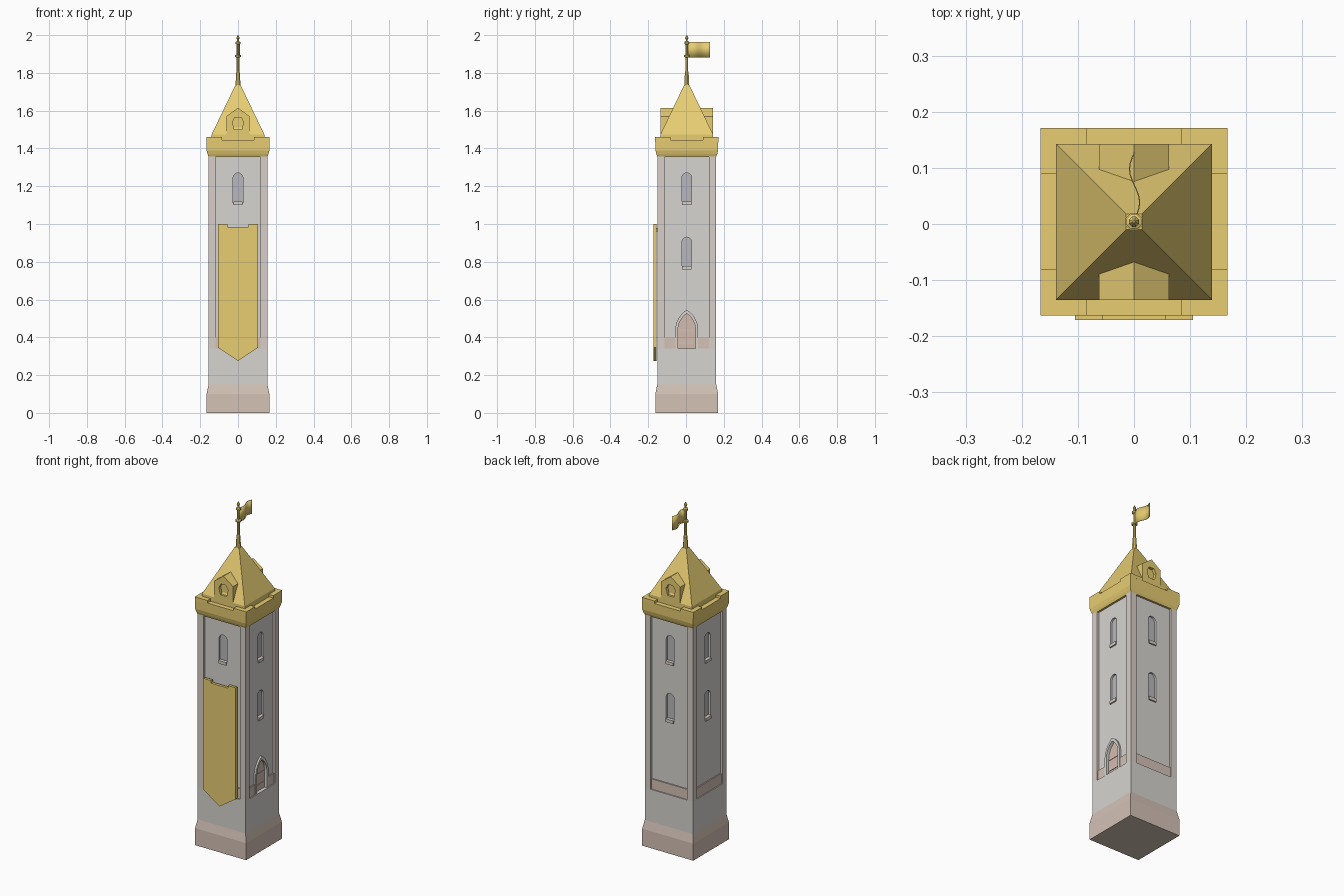
import bpy, bmesh, math
from mathutils import Matrix

if "Cube" in bpy.data.objects:
    bpy.data.objects.remove(bpy.data.objects["Cube"])

CY = 0.004          # tower axis sits slightly behind the banner
COLORS = dict(wall=(0.68, 0.66, 0.63), brick=(0.66, 0.54, 0.47), post=(0.69, 0.62, 0.57),
              gold=(0.80, 0.61, 0.17), glass=(0.48, 0.48, 0.51), door=(0.66, 0.50, 0.43))
mats = {}
for key, c in COLORS.items():
    mats[key] = bpy.data.materials.new(key)
    mats[key].diffuse_color = (*c, 1)


def finish(name, bm, mat, k=0):
    """Turn a bmesh into an object, rotated k quarter turns (0 front, 1 right, 2 back, 3 left)."""
    bmesh.ops.recalc_face_normals(bm, faces=bm.faces)
    bm.transform(Matrix.Translation((0, CY, 0)) @ Matrix.Rotation(k * math.pi / 2, 4, 'Z'))
    me = bpy.data.meshes.new(name)
    bm.to_mesh(me)
    bm.free()
    ob = bpy.data.objects.new(name, me)
    bpy.context.collection.objects.link(ob)
    me.materials.append(mats[mat])
    return ob


def prism(name, profile, y0, y1, mat, k=0):
    """Extrude an (x, z) outline between two depths."""
    bm = bmesh.new()
    a = [bm.verts.new((x, y0, z)) for x, z in profile]
    b = [bm.verts.new((x, y1, z)) for x, z in profile]
    bm.faces.new(a)
    bm.faces.new(b[::-1])
    n = len(a)
    for i in range(n):
        j = (i + 1) % n
        bm.faces.new((a[i], b[i], b[j], a[j]))
    return finish(name, bm, mat, k)


def rect(x0, x1, z0, z1):
    return [(x0, z0), (x1, z0), (x1, z1), (x0, z1)]


def arch(w, z0, spring, top, n=5):
    """Arched outline: round when the rise equals w, pointed when higher."""
    h = top - spring
    c = (h * h - w * w) / (2 * w)
    end = math.atan2(h, c)
    side = [(-c + (w + c) * math.cos(end * i / n), spring + (w + c) * math.sin(end * i / n))
            for i in range(n)]
    return [(-w, z0), (w, z0)] + side + [(0, top)] + [(-x, z) for x, z in side[::-1]]


def loft(name, rings, mat, sides=4):
    """Stack regular polygon rings given as (half width, z)."""
    bm = bmesh.new()
    loops = []
    for r, z in rings:
        R = r / math.cos(math.pi / sides)
        loops.append([bm.verts.new((R * math.cos((i + .5) * 2 * math.pi / sides),
                                    R * math.sin((i + .5) * 2 * math.pi / sides), z))
                      for i in range(sides)])
    for a, b in zip(loops, loops[1:]):
        for i in range(sides):
            j = (i + 1) % sides
            bm.faces.new((a[i], a[j], b[j], b[i]))
    bm.faces.new(loops[0][::-1])
    bm.faces.new(loops[-1])
    return finish(name, bm, mat)


def cut(ob, cutter):
    """Subtract the cutter and throw it away."""
    m = ob.modifiers.new('cut', 'BOOLEAN')
    m.operation, m.solver, m.object = 'DIFFERENCE', 'EXACT', cutter
    bpy.context.view_layer.objects.active = ob
    bpy.ops.object.modifier_apply(modifier=m.name)
    bpy.data.objects.remove(cutter)


# Masonry: plinth, lower wall, recessed upper core and corner posts
S, P = 0.156, 0.143
loft('plinth', [(0.166, 0), (0.166, 0.10), (S, 0.15)], 'brick')
loft('lower_wall', [(S, 0.15), (S, 0.34)], 'wall')
core = loft('upper_wall', [(P, 0.34), (P, 1.36)], 'wall')
for k in range(4):
    prism('corner_post', rect(0.118, S, 0.34, 1.36), -S, -0.118, 'post', k)

# Windows, two per side, with sills
for k in range(4):
    for z in (0.77, 1.11):
        outline = arch(0.026, z, z + 0.134, z + 0.16)
        cut(core, prism('window_cutter', outline, -0.2, -P + 0.014, 'wall', k))
        prism('window_pane', outline, -P + 0.011, -P + 0.016, 'glass', k)
        prism('window_sill', rect(-0.024, 0.024, z - 0.010, z + 0.008), -P - 0.008, -P + 0.012, 'post', k)

# Skirting in each panel, interrupted by the door on the right side
for k in range(4):
    spans = [(-0.118, -0.06), (0.06, 0.118)] if k == 1 else [(-0.118, 0.118)]
    for x0, x1 in spans:
        prism('skirting', rect(x0, x1, 0.34, 0.40), -P - 0.007, -P, 'brick', k)

# Door with pointed surround
frame = prism('door_surround', arch(0.06, 0.341, 0.44, 0.545, 8), -P - 0.010, -P + 0.01, 'wall', 1)
opening = arch(0.046, 0.30, 0.44, 0.525, 8)
for ob in (frame, core):
    cut(ob, prism('door_cutter', opening, -0.2, -P + 0.012, 'wall', 1))
prism('door_leaf', arch(0.046, 0.341, 0.44, 0.525, 8), -P + 0.006, -P + 0.014, 'door', 1)
for z in (0.365, 0.43):
    prism('door_band', rect(-0.042, 0.042, z, z + 0.014), -P + 0.003, -P + 0.008, 'brick', 1)

# Cornice with raised corners
loft('cornice', [(0.155, 1.355), (0.161, 1.37), (0.166, 1.39), (0.167, 1.445)], 'gold')
for k in range(4):
    prism('cornice_corner', rect(0.085, 0.167, 1.44, 1.46), -0.167, -0.085, 'gold', k)

# Pyramid roof and spire
loft('roof', [(0.139, 1.44), (0.139, 1.475), (0.014, 1.735)], 'gold')
loft('spire', [(0.018, 1.725), (0.013, 1.735), (0.010, 1.80), (0.007, 1.81), (0.007, 1.882),
               (0.015, 1.884), (0.015, 1.894), (0.006, 1.896), (0.006, 1.95), (0.013, 1.954),
               (0.013, 1.964), (0.005, 1.968), (0.005, 1.976), (0.009, 1.985), (0.002, 2.0)],
     'gold', 8)

# Dormers front and back
for k in (0, 2):
    d = prism('dormer', [(-0.062, 1.475), (0.062, 1.475), (0.062, 1.57), (0, 1.615), (-0.062, 1.57)],
              -0.139, -0.055, 'gold', k)
    hole = [(-0.02, 1.50), (0.02, 1.50), (0.03, 1.54), (0.016, 1.565),
            (-0.016, 1.565), (-0.03, 1.54)]
    cut(d, prism('dormer_cutter', hole, -0.2, -0.122, 'gold', k))

# Hanging banner with notched top and pointed foot
prism('banner', [(-0.105, 0.345), (0, 0.275), (0.105, 0.345), (0.105, 1.0), (0.055, 1.0),
                 (0.055, 0.985), (-0.055, 0.985), (-0.055, 1.0), (-0.105, 1.0)],
      -0.175, -0.159, 'gold')
for x in (-0.08, 0.08):
    prism('banner_hook', rect(x - 0.012, x + 0.012, 0.96, 0.98), -0.160, -0.140, 'gold')

# Wavy flag
bm = bmesh.new()
cols = []
for i in range(13):
    t = i / 12
    x = 0.009 * math.sin(t * 2 * math.pi)
    cols.append([bm.verts.new((x, 0.004 + 0.12 * t, z)) for z in (1.882, 1.964)])
for a, b in zip(cols, cols[1:]):
    bm.faces.new((a[0], b[0], b[1], a[1]))
flag = finish('flag', bm, 'gold')
for p in flag.data.polygons:
    p.use_smooth = True
flag.modifiers.new('thickness', 'SOLIDIFY').thickness = 0.002

for m in bpy.data.materials:
    if m.users and not m.is_grease_pencil:
        m.use_nodes = True
        m.node_tree.nodes["Principled BSDF"].inputs["Base Color"].default_value = m.diffuse_color
